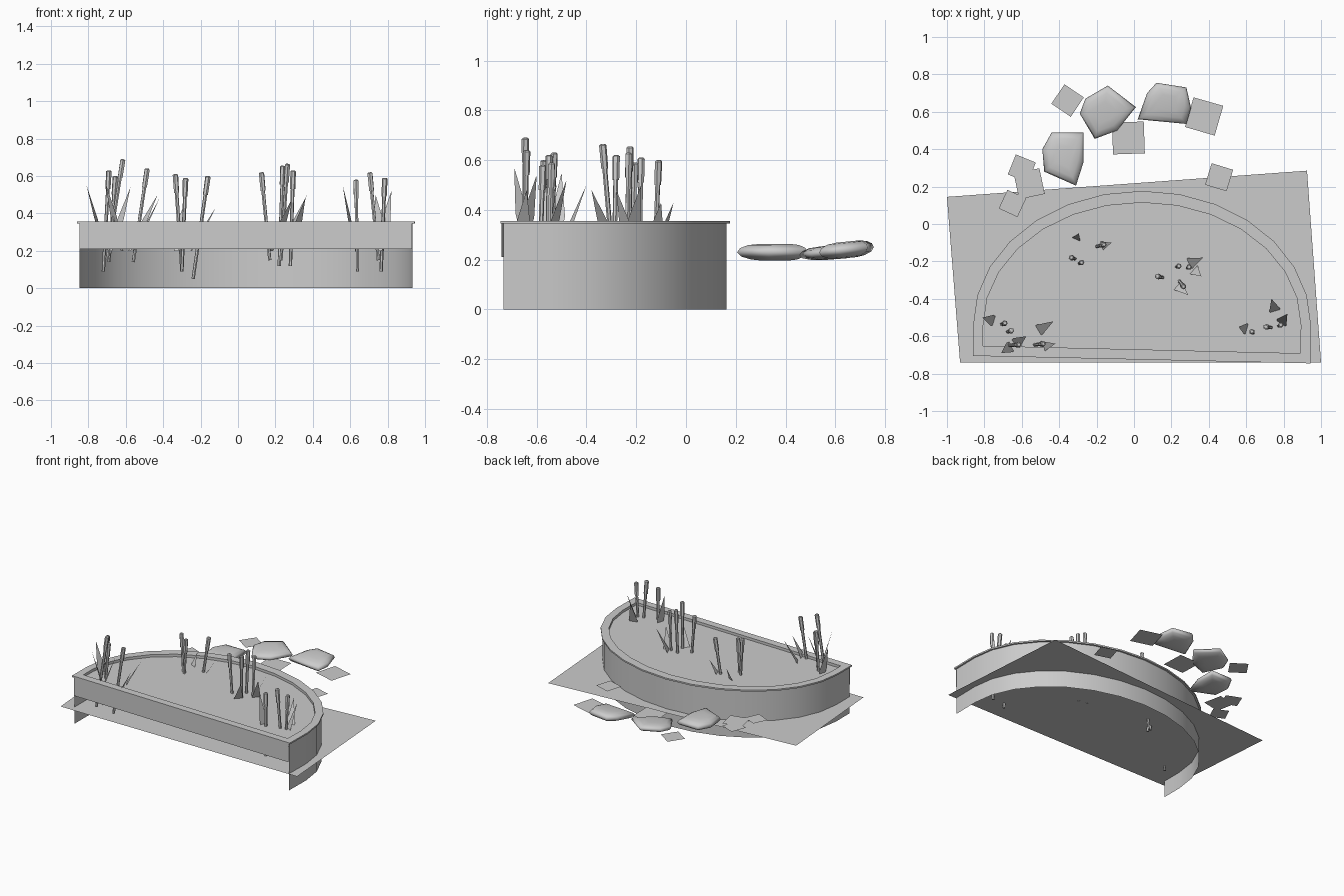
import bpy, bmesh, math
from mathutils import Vector

if "Cube" in bpy.data.objects:
    bpy.data.objects.remove(bpy.data.objects["Cube"])


def mesh_obj(name, verts, faces, smooth=None):
    me = bpy.data.meshes.new(name)
    me.from_pydata([tuple(v) for v in verts], [], faces)
    ob = bpy.data.objects.new(name, me)
    bpy.context.collection.objects.link(ob)
    if smooth:
        bpy.ops.object.select_all(action='DESELECT')
        ob.select_set(True)
        bpy.context.view_layer.objects.active = ob
        bpy.ops.object.shade_smooth_by_angle(angle=math.radians(smooth))
    return ob


def outline(inset):
    """Half-round pond outline, left front corner round the back to the right."""
    pts = [(-0.86 + inset, -0.705 + inset)]
    for i in range(15):
        t = math.pi * (1 - i / 14)
        pts.append((0.043 + (0.903 - inset) * math.cos(t),
                    -0.54 + (0.717 - inset * 1.15) * math.sin(t)))
    pts.append((0.943 - inset, -0.745 + inset))
    return pts


def loft(loops, closed):
    """Quads between successive loops of equal length."""
    n = len(loops[0])
    verts = [p for l in loops for p in l]
    faces = []
    for k in range(len(loops) - 1):
        for i in range(n if closed else n - 1):
            j = (i + 1) % n
            faces.append((k * n + j, k * n + i, (k + 1) * n + i, (k + 1) * n + j))
    return verts, faces


def at(pts, z):
    return [(x, y, z) for x, y in pts]


# Curved wall and shallow front panel
wall = outline(0.012)
mesh_obj("curved_wall", *loft([at(wall, 0.347), at(wall, 0)], False), smooth=30)
(ax, ay), (bx, by) = wall[0], wall[-1]
ay, by = ay - 0.008, by - 0.008
mesh_obj("front_panel", [(ax, ay, 0.21), (bx, by, 0.21), (bx, by, 0.347), (ax, ay, 0.347)],
         [(0, 1, 2, 3)])

# Rim with outer lip and inner drop, and the water inside it
outer, inner = outline(0), outline(0.054)
mesh_obj("rim", *loft([at(inner, 0.334), at(inner, 0.356), at(outer, 0.356),
                       at(outer, 0.345), at(wall, 0.345)], True), smooth=30)
mesh_obj("water", at(inner, 0.337), [tuple(range(len(inner)))[::-1]])

# Ground sheet, well below the rim, and scattered flat patches
g = 0.123
mesh_obj("ground_sheet", [(-0.93, -0.74, g), (1, -0.74, g), (0.925, 0.285, g),
                          (-1, 0.145, g)], [(0, 1, 2, 3)])
for x, y, size, ang in [(-0.355, 0.66, 0.125, 56), (-0.03, 0.46, 0.17, 2),
                        (0.375, 0.575, 0.165, -16), (0.455, 0.25, 0.12, -17),
                        (-0.6, 0.297, 0.115, -22), (-0.56, 0.215, 0.14, 12),
                        (-0.65, 0.11, 0.11, -25)]:
    r = size / math.sqrt(2)
    q = [(x + r * math.cos(math.radians(ang + 45 + 90 * k)),
          y + r * math.sin(math.radians(ang + 45 + 90 * k)), 0.214) for k in range(4)]
    mesh_obj("ground_patch", q, [(0, 1, 2, 3)])


# Flat stepping rocks: footprint outlines lofted to a low pillow, tilted along y
def rock(name, foot, cz, h, tilt):
    n = len(foot)
    cx = sum(p[0] for p in foot) / n
    cy = sum(p[1] for p in foot) / n
    loops = [[(cx + (x - cx) * s, cy + (y - cy) * s, cz + h * z + tilt * (y - cy) * s)
              for x, y in foot]
             for s, z in [(0.4, 1), (0.72, 0.85), (0.92, 0.5), (1, 0),
                          (0.9, -0.5), (0.65, -0.85), (0.35, -1)]]
    verts, faces = loft(loops, True)
    faces = [f[::-1] for f in faces]
    faces += [tuple(range(n)), tuple(range(6 * n, 7 * n))[::-1]]
    ob = mesh_obj(name, verts, faces)
    bm = bmesh.new()
    bm.from_mesh(ob.data)
    bmesh.ops.recalc_face_normals(bm, faces=bm.faces)
    for f in bm.faces:
        f.smooth = True
    bm.to_mesh(ob.data)
    bm.free()


rock("rock_left", [(-0.48, 0.28), (-0.31, 0.205), (-0.27, 0.33), (-0.27, 0.49),
                   (-0.44, 0.49), (-0.49, 0.4)], 0.23, 0.034, 0.0)
rock("rock_middle", [(-0.21, 0.455), (-0.09, 0.5), (0.01, 0.625), (-0.14, 0.74),
                     (-0.26, 0.67), (-0.29, 0.59)], 0.23, 0.028, 0.08)
rock("rock_right", [(0.02, 0.56), (0.28, 0.535), (0.305, 0.62), (0.28, 0.73),
                    (0.12, 0.755), (0.07, 0.7)], 0.24, 0.033, 0.1)


# Cattails: thin stem with a thicker six-sided head
def cattail(base, tip):
    base, tip = Vector(base), Vector(tip)
    d = tip - base
    rot = d.to_track_quat('Z', 'Y').to_matrix()
    head = 1 - 0.1 / d.length
    loops = []
    for t, r in [(0, 0.009), (head, 0.01), (head, 0.014), (0.99, 0.015), (1, 0.009)]:
        loops.append([base + d * t + rot @ Vector((r * math.cos(k * math.pi / 3),
                                                   r * math.sin(k * math.pi / 3), 0))
                      for k in range(6)])
    verts, faces = loft(loops[::-1], True)
    faces += [tuple(range(6)), tuple(range(24, 30))[::-1]]
    mesh_obj("cattail", verts, faces, smooth=40)


for base, tip in [
        ((-0.72, -0.54, 0.09), (-0.69, -0.53, 0.63)),
        ((-0.70, -0.65, 0.15), (-0.615, -0.645, 0.69)),
        ((-0.69, -0.58, 0.14), (-0.655, -0.57, 0.60)),
        ((-0.56, -0.65, 0.14), (-0.485, -0.64, 0.64)),
        ((-0.30, -0.19, 0.09), (-0.335, -0.18, 0.61)),
        ((-0.30, -0.215, 0.09), (-0.28, -0.205, 0.59)),
        ((-0.24, -0.13, 0.05), (-0.16, -0.11, 0.60)),
        ((0.17, -0.29, 0.15), (0.125, -0.28, 0.62)),
        ((0.22, -0.23, 0.12), (0.24, -0.225, 0.655)),
        ((0.23, -0.29, 0.15), (0.265, -0.335, 0.665)),
        ((0.28, -0.24, 0.12), (0.295, -0.23, 0.63)),
        ((0.64, -0.59, 0.09), (0.63, -0.575, 0.58)),
        ((0.75, -0.555, 0.15), (0.705, -0.55, 0.62)),
        ((0.765, -0.55, 0.09), (0.785, -0.54, 0.59))]:
    cattail(base, tip)


# Leaf blades: narrow foot, widest near the water, pointed
def leaf(base, tip, width=0.03):
    base, tip = Vector(base), Vector(tip)
    d = tip - base
    side = Vector((-d.y, d.x, 0)).normalized() * width
    m = base + d * 0.5
    verts = [base - side * 0.4, base + side * 0.4, m + side, tip, m - side]
    mesh_obj("leaf", verts, [(0, 1, 2, 3, 4)])


for base, tip in [
        ((-0.71, -0.53, 0.2), (-0.81, -0.50, 0.55)),
        ((-0.68, -0.67, 0.2), (-0.575, -0.60, 0.54)),
        ((-0.62, -0.63, 0.2), (-0.71, -0.69, 0.57)),
        ((-0.58, -0.61, 0.2), (-0.43, -0.52, 0.50)),
        ((-0.56, -0.67, 0.2), (-0.42, -0.64, 0.48)),
        ((-0.33, -0.13, 0.2), (-0.295, -0.05, 0.43)),
        ((-0.25, -0.14, 0.2), (-0.12, -0.10, 0.43)),
        ((0.23, -0.24, 0.2), (0.37, -0.18, 0.50)),
        ((0.18, -0.28, 0.2), (0.29, -0.38, 0.48)),
        ((0.28, -0.21, 0.2), (0.36, -0.28, 0.48)),
        ((0.63, -0.57, 0.2), (0.56, -0.55, 0.55)),
        ((0.77, -0.52, 0.2), (0.735, -0.40, 0.50)),
        ((0.76, -0.57, 0.2), (0.82, -0.48, 0.52))]:
    leaf(base, tip)
